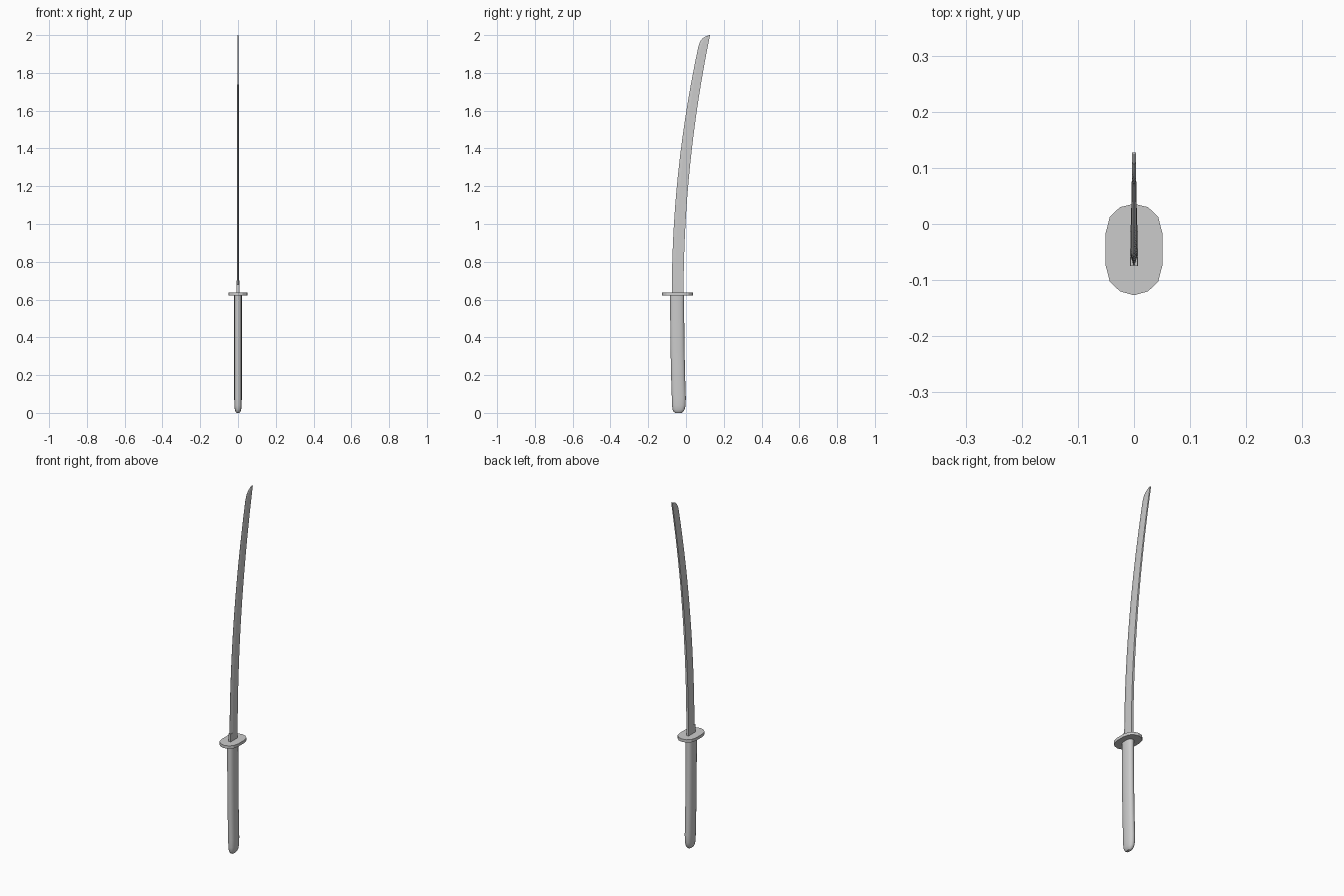
import bpy, bmesh, math

if "Cube" in bpy.data.objects:
    bpy.data.objects.remove(bpy.data.objects["Cube"])


def loft(name, rings, smooth=None):
    """Skin a stack of equal-length point rings and cap both ends."""
    bm = bmesh.new()
    loops = [[bm.verts.new(p) for p in ring] for ring in rings]
    n = len(loops[0])
    for a, b in zip(loops, loops[1:]):
        for i in range(n):
            j = (i + 1) % n
            bm.faces.new((a[i], a[j], b[j], b[i]))
    bm.faces.new(loops[0][::-1])
    bm.faces.new(loops[-1])
    bmesh.ops.recalc_face_normals(bm, faces=bm.faces)
    mesh = bpy.data.meshes.new(name)
    bm.to_mesh(mesh)
    bm.free()
    obj = bpy.data.objects.new(name, mesh)
    bpy.context.collection.objects.link(obj)
    if smooth:
        bpy.ops.object.select_all(action='DESELECT')
        obj.select_set(True)
        bpy.context.view_layer.objects.active = obj
        bpy.ops.object.shade_smooth_by_angle(angle=math.radians(smooth))
    return obj


# Handle: rounded oval grip with a slight bend and a domed butt
def grip_ring(z, cy, hx, hy, n=20, power=2.4):
    ring = []
    for i in range(n):
        t = 2 * math.pi * i / n
        c, s = math.cos(t), math.sin(t)
        ring.append((hx * math.copysign(abs(c) ** (2 / power), c),
                     cy + hy * math.copysign(abs(s) ** (2 / power), s), z))
    return ring


grip = [(0.0, -0.040, 0.008, 0.017), (0.006, -0.040, 0.013, 0.025),
        (0.018, -0.039, 0.017, 0.032), (0.04, -0.038, 0.0195, 0.036),
        (0.08, -0.038, 0.020, 0.037), (0.2, -0.042, 0.020, 0.037),
        (0.35, -0.045, 0.020, 0.037), (0.5, -0.0465, 0.020, 0.037),
        (0.625, -0.047, 0.020, 0.037)]
loft("handle", [grip_ring(*g) for g in grip], smooth=40)

# Guard: thin faceted oval plate
half = [(0, 0.036), (0.025, 0.030), (0.043, 0.013), (0.051, -0.018),
        (0.051, -0.072), (0.043, -0.103), (0.025, -0.120), (0, -0.127)]
outline = half + [(-x, y) for x, y in half[-2:0:-1]]
loft("guard", [[(x, y, z) for x, y in outline] for z in (0.621, 0.637)])


# Blade: curved, flat spine at +y, bevelled cutting edge at -y
Z0, EDGE_START, TIP_START = 0.63, 0.68, 1.94


def spine_y(z):
    return -0.013 + 0.0746 * (z - Z0) ** 2


def edge_y(z):
    return -0.075 + 0.082 * (z - Z0) ** 2


def blade_ring(z, ey, edge_half):
    sy = spine_y(z)
    th = 0.0068 - 0.0035 * (z - Z0) / 1.37
    by = ey + 0.3 * (sy - ey)
    eh = th if edge_half is None else edge_half
    return [(eh, ey, z), (th, by, z), (th, sy, z),
            (-th, sy, z), (-th, by, z), (-eh, ey, z)]


# square base, then the ground edge
rings = [blade_ring(z, edge_y(z), None) for z in (Z0, EDGE_START)]
steps = 18
for i in range(steps + 1):
    z = EDGE_START + (TIP_START - EDGE_START) * i / steps
    rings.append(blade_ring(z, edge_y(z), 0.0003))
# rounded point sweeping up to the spine
for z, y in [(1.957, 0.0715), (1.972, 0.079), (1.985, 0.090),
             (1.994, 0.105), (2.0, 0.125)]:
    rings.append(blade_ring(z, y, 0.0003))
loft("blade", rings)
